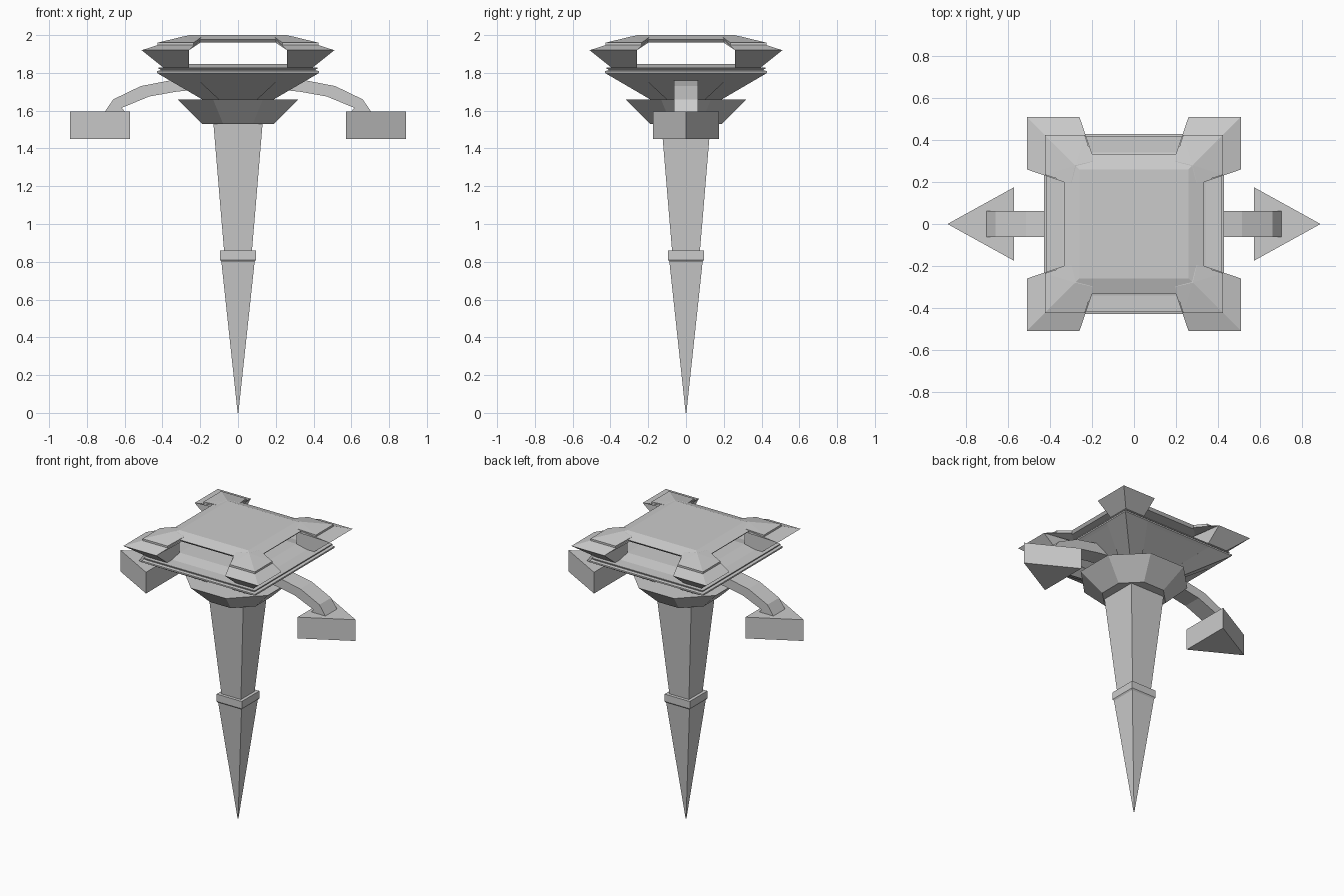
import bpy, bmesh, math

if "Cube" in bpy.data.objects:
    bpy.data.objects.remove(bpy.data.objects["Cube"])

def finish(name, bm):
    bmesh.ops.recalc_face_normals(bm, faces=bm.faces[:])
    me = bpy.data.meshes.new(name)
    bm.to_mesh(me)
    bm.free()
    ob = bpy.data.objects.new(name, me)
    bpy.context.collection.objects.link(ob)
    return ob

def stack(name, levels, sides=4):
    """Stacked polygon rings; levels are (half width across flats, z)."""
    bm = bmesh.new()
    rings = []
    for half, z in levels:
        r = half / math.cos(math.pi / sides)
        angles = [(i + 0.5) * 2 * math.pi / sides for i in range(sides)]
        rings.append([bm.verts.new((r * math.cos(a), r * math.sin(a), z)) for a in angles])
    for lo, hi in zip(rings, rings[1:]):
        for i in range(sides):
            j = (i + 1) % sides
            bm.faces.new((lo[i], lo[j], hi[j], hi[i]))
    bm.faces.new(rings[0])
    bm.faces.new(rings[-1])
    return finish(name, bm)

def corner_hulls(name, pts):
    """Convex block symmetric about the diagonal, copied to all four corners."""
    bm = bmesh.new()
    for sx in (-1, 1):
        for sy in (-1, 1):
            both = {(x, y, z) for x, y, z in pts} | {(y, x, z) for x, y, z in pts}
            vs = [bm.verts.new((sx * x, sy * y, z)) for x, y, z in sorted(both)]
            out = bmesh.ops.convex_hull(bm, input=vs)
            junk = {v for v in out["geom_interior"] + out["geom_unused"]
                    if isinstance(v, bmesh.types.BMVert)}
            bmesh.ops.delete(bm, geom=list(junk), context='VERTS')
    bmesh.ops.dissolve_limit(bm, angle_limit=0.01, verts=bm.verts[:], edges=bm.edges[:])
    return finish(name, bm)

def prism_pair(name, pts, offset):
    """Extrude a polygon by offset and mirror it across x."""
    bm = bmesh.new()
    for s in (-1, 1):
        f = bm.faces.new([bm.verts.new((s * x, y, z)) for x, y, z in pts])
        out = bmesh.ops.extrude_face_region(bm, geom=[f], use_keep_orig=True)
        vs = [g for g in out["geom"] if isinstance(g, bmesh.types.BMVert)]
        bmesh.ops.translate(bm, verts=vs, vec=offset)
    return finish(name, bm)

# Ground spike with collar and tapered shaft
stack("spike", [(0.002, 0), (0.088, 0.80), (0.095, 0.81), (0.095, 0.86),
                (0.074, 0.86), (0.13, 1.53)])

# Octagonal cup under the lamp
stack("cup", [(0.19, 1.53), (0.32, 1.66)], 8)

# Lower tray of the lamp head
stack("tray", [(0.16, 1.655), (0.41, 1.79), (0.43, 1.80), (0.43, 1.81), (0.41, 1.813),
               (0.41, 1.818), (0.42, 1.822), (0.42, 1.828), (0.34, 1.828), (0.26, 1.846)])

# Ribs under the tray corners
corner_hulls("tray_ribs", [(0.43, 0.43, 1.80), (0.25, 0.43, 1.80), (0.25, 0.25, 1.80),
                           (0.19, 0.19, 1.66), (0.10, 0.19, 1.66), (0.10, 0.10, 1.66)])

# Flared corner posts
corner_hulls("posts", [(0.385, 0.385, 1.82), (0.26, 0.385, 1.82), (0.26, 0.26, 1.82),
                       (0.51, 0.51, 1.92), (0.26, 0.51, 1.92), (0.26, 0.26, 1.95)])

# Roof slab, corner tabs and raised tab panels
stack("roof", [(0.32, 1.96), (0.335, 1.976), (0.26, 2.0)])
corner_hulls("roof_tabs", [(0.26, 0.26, 2.0), (0.20, 0.335, 1.976), (0.20, 0.335, 1.96),
                           (0.26, 0.51, 1.92), (0.51, 0.51, 1.92)])
corner_hulls("roof_tab_panels", [(0.28, 0.28, 1.995), (0.195, 0.30, 1.988), (0.235, 0.425, 1.96),
                                 (0.425, 0.425, 1.96), (0.235, 0.425, 1.945), (0.425, 0.425, 1.945)])

# Curved side arms
arm = [(0.24, 1.78), (0.36, 1.76), (0.515, 1.73), (0.66, 1.66), (0.705, 1.595),
       (0.60, 1.595), (0.615, 1.615), (0.47, 1.675), (0.33, 1.70), (0.24, 1.71)]
prism_pair("arms", [(x, -0.063, z) for x, z in arm], (0, 0.126, 0))

# Triangular end blocks
prism_pair("arm_blocks", [(0.89, 0, 1.45), (0.573, 0.175, 1.45), (0.573, -0.175, 1.45)],
           (0, 0, 0.145))
